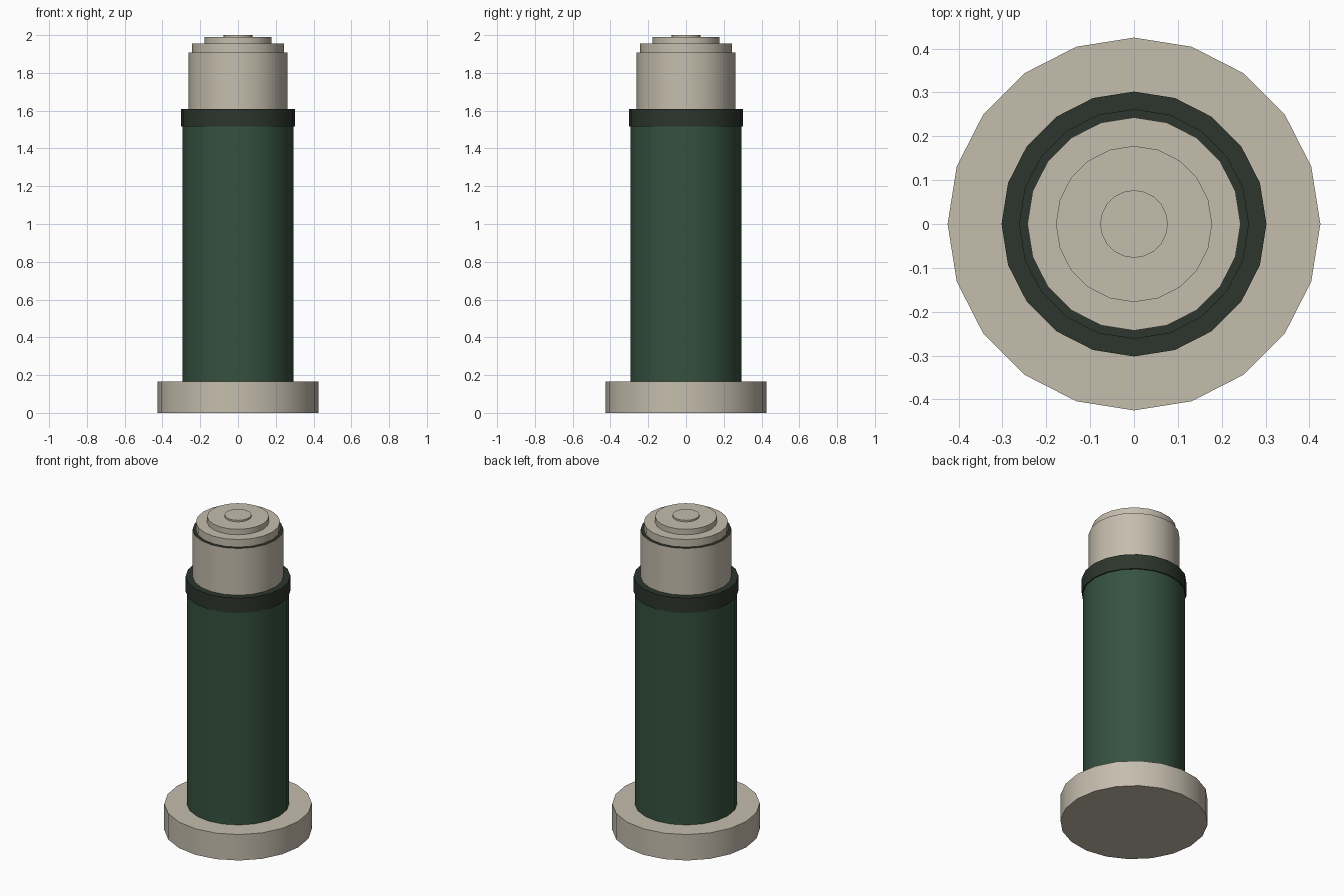
import bpy, math

if "Cube" in bpy.data.objects:
    bpy.data.objects.remove(bpy.data.objects["Cube"])


def material(name, rgb):
    m = bpy.data.materials.new(name)
    m.diffuse_color = (*rgb, 1)
    m.use_nodes = True
    m.node_tree.nodes["Principled BSDF"].inputs["Base Color"].default_value = m.diffuse_color
    return m


stone = material("warm_stone", (0.56, 0.51, 0.42))
green = material("deep_green", (0.036, 0.083, 0.05))
dark = material("dark_green_black", (0.026, 0.036, 0.026))


def drum(name, radius, z0, z1, mat):
    """Upright 20-sided cylinder between two heights."""
    bpy.ops.mesh.primitive_cylinder_add(
        vertices=20, radius=radius, depth=z1 - z0, location=(0, 0, (z0 + z1) / 2))
    ob = bpy.context.object
    ob.name = name
    ob.data.materials.append(mat)
    bpy.ops.object.shade_smooth_by_angle(angle=math.radians(30))
    return ob


# Foot, shaft and collar
drum("base", 0.425, 0, 0.165, stone)
drum("shaft", 0.295, 0.165, 1.515, green)
drum("collar", 0.302, 1.515, 1.61, dark)

# Neck, with a dark shoulder on its upward face
neck = drum("neck", 0.262, 1.61, 1.907, stone)
neck.data.materials.append(dark)
for face in neck.data.polygons:
    if face.normal.z > 0.5:
        face.material_index = 1

# Stepped cap
drum("cap_lower", 0.243, 1.907, 1.955, stone)
drum("cap_upper", 0.178, 1.955, 1.99, stone)
drum("cap_button", 0.077, 1.99, 2.0, stone)
